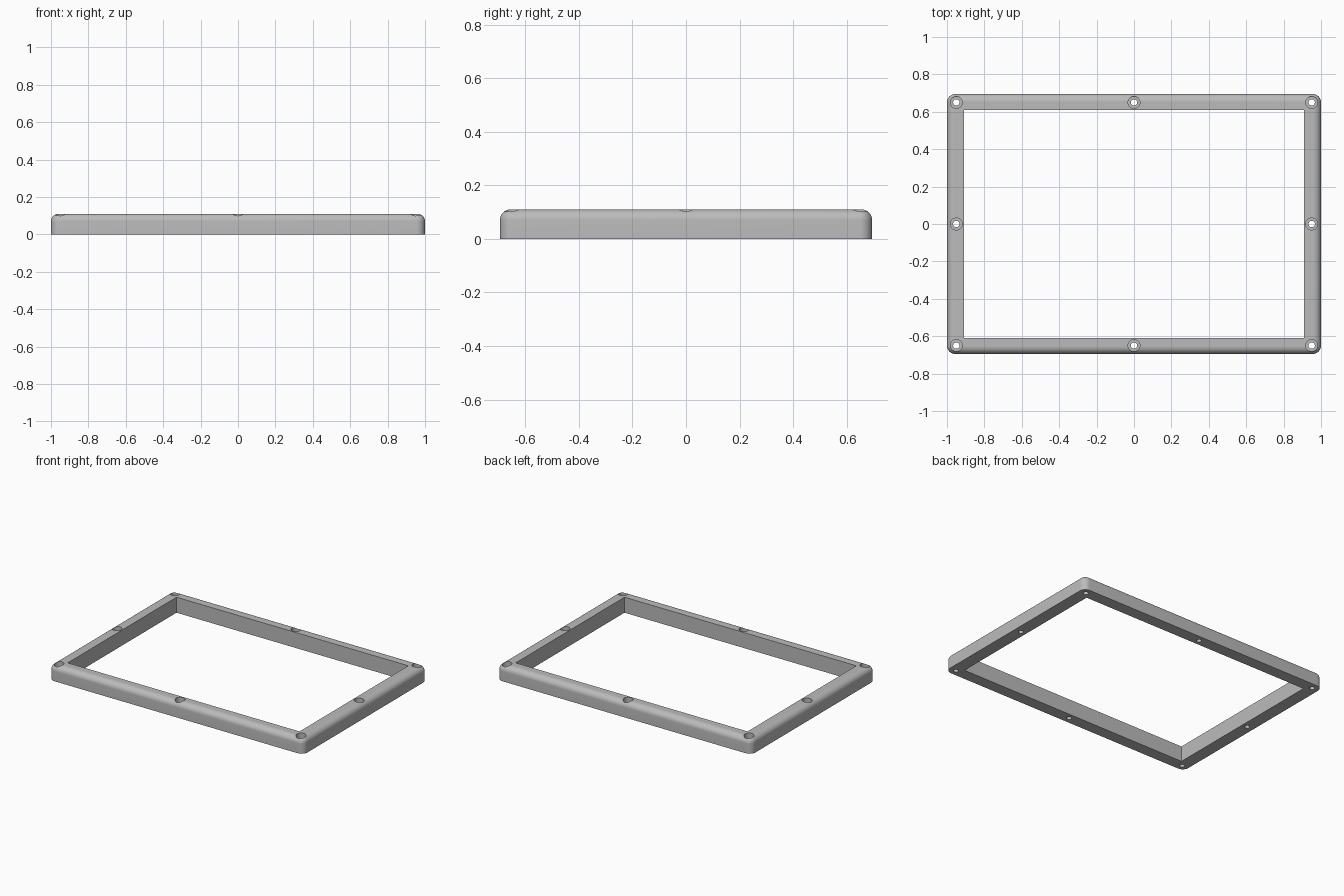
import bpy, bmesh, math

if "Cube" in bpy.data.objects:
    bpy.data.objects.remove(bpy.data.objects["Cube"], do_unlink=True)

HALF_X, HALF_Y, HEIGHT = 1.0, 0.695, 0.11
INNER_X, INNER_Y = 0.91, 0.61
CORNER, FILLET = 0.045, 0.04
HOLE_X, HOLE_Y = 0.95, 0.65
STEPS = 10

grey = bpy.data.materials.new("grey_plastic")
grey.use_nodes = True
colour = (0.5, 0.5, 0.5, 1)
grey.diffuse_color = colour
grey.node_tree.nodes["Principled BSDF"].inputs["Base Color"].default_value = colour


def make_object(name, bm):
    bmesh.ops.recalc_face_normals(bm, faces=bm.faces[:])
    mesh = bpy.data.meshes.new(name)
    bm.to_mesh(mesh)
    bm.free()
    mesh.materials.append(grey)
    ob = bpy.data.objects.new(name, mesh)
    bpy.context.collection.objects.link(ob)
    return ob


def loft(bm, rings):
    """Skin a stack of equal point rings and cap both ends."""
    loops = [[bm.verts.new(p) for p in ring] for ring in rings]
    n = len(loops[0])
    for a, b in zip(loops, loops[1:]):
        for i in range(n):
            j = (i + 1) % n
            bm.faces.new((a[i], a[j], b[j], b[i]))
    bm.faces.new(loops[0][::-1])
    bm.faces.new(loops[-1])


def rounded_rect(inset, z):
    r = CORNER - inset
    cx, cy = HALF_X - CORNER, HALF_Y - CORNER
    points = []
    for q, (sx, sy) in enumerate([(1, 1), (-1, 1), (-1, -1), (1, -1)]):
        for i in range(STEPS + 1):
            a = math.pi / 2 * (q + i / STEPS)
            points.append((sx * cx + r * math.cos(a), sy * cy + r * math.sin(a), z))
    return points


def circle(x, y, z, r, n=32):
    return [(x + r * math.cos(math.tau * i / n), y + r * math.sin(math.tau * i / n), z)
            for i in range(n)]


# Solid block with rounded corners and a rounded top edge
bm = bmesh.new()
rings = [rounded_rect(0, 0)]
for i in range(STEPS + 1):
    a = math.pi / 2 * i / STEPS
    rings.append(rounded_rect(FILLET * (1 - math.cos(a)), HEIGHT - FILLET * (1 - math.sin(a))))
loft(bm, rings)
frame = make_object("frame", bm)

# Cutter: sharp-cornered opening and eight counterbored screw holes
bm = bmesh.new()
loft(bm, [[(sx * INNER_X, sy * INNER_Y, z) for sx, sy in ((1, 1), (-1, 1), (-1, -1), (1, -1))]
          for z in (-0.1, 0.3)])
for sx in (-1, 0, 1):
    for sy in (-1, 0, 1):
        if sx or sy:
            x, y = sx * HOLE_X, sy * HOLE_Y
            loft(bm, [circle(x, y, z, r) for z, r in
                      ((-0.1, 0.017), (0.07, 0.017), (0.07, 0.032), (0.3, 0.032))])
cutter = make_object("hole_cutter", bm)
cutter.hide_render = True

# Cut, then discard the cutter
cut = frame.modifiers.new("holes", "BOOLEAN")
cut.operation = "DIFFERENCE"
cut.solver = "EXACT"
cut.object = cutter
bpy.ops.object.select_all(action="DESELECT")
bpy.context.view_layer.objects.active = frame
frame.select_set(True)
bpy.ops.object.modifier_apply(modifier=cut.name)
bpy.data.objects.remove(cutter, do_unlink=True)
bpy.ops.object.shade_smooth_by_angle(angle=math.radians(30))
